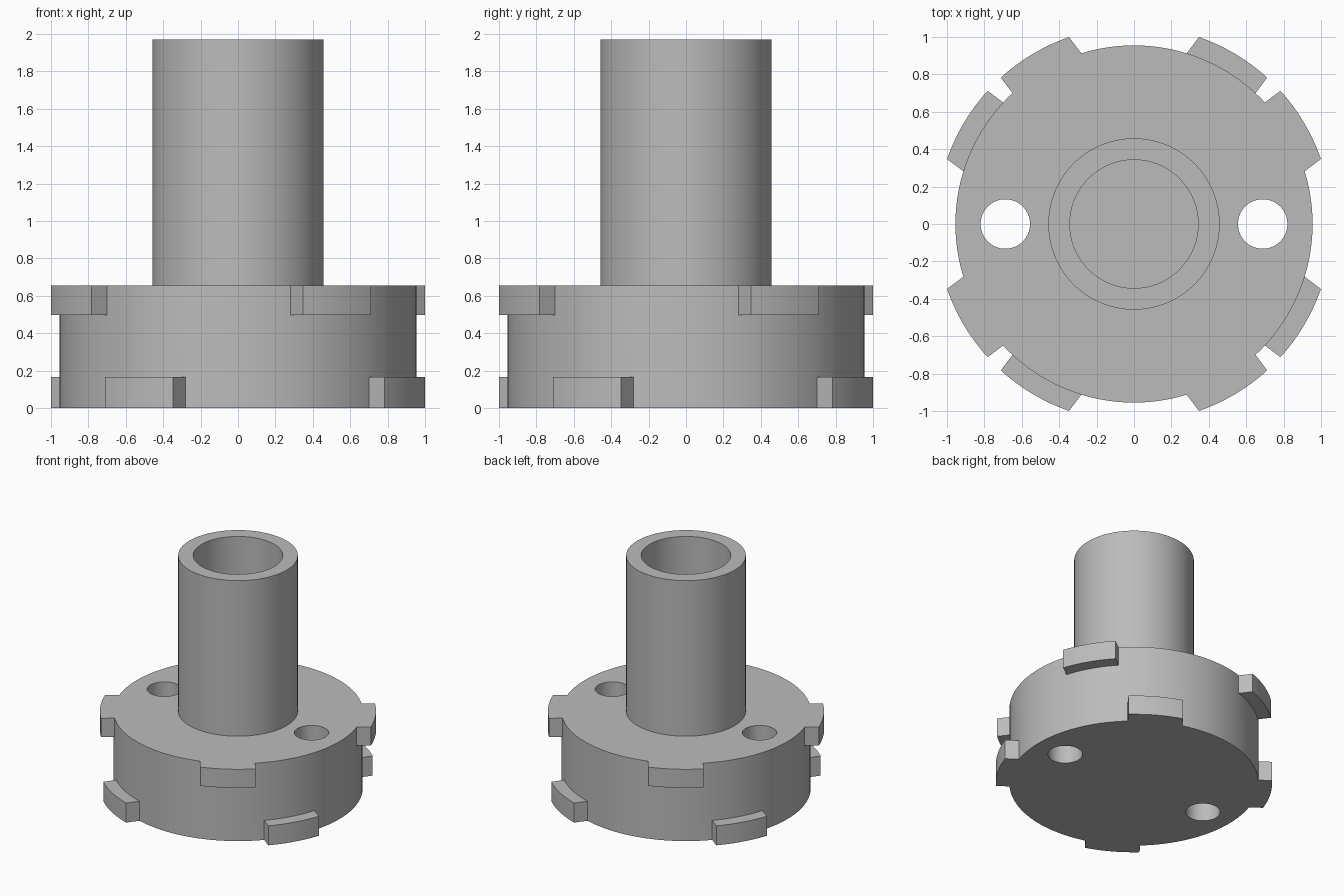
import bpy, bmesh, math
from mathutils import Matrix, Vector

cube = bpy.data.objects.get("Cube")
if cube:
    bpy.data.objects.remove(cube, do_unlink=True)

SEGMENTS = 128
DISC_R, TAB_R = 0.955, 1.058
DISC_TOP, TUBE_TOP = 0.655, 1.97
TUBE_R, BORE_R = 0.458, 0.343

grey = bpy.data.materials.new("plain grey")
grey.use_nodes = True
colour = (0.5, 0.5, 0.5, 1)
grey.diffuse_color = colour
grey.node_tree.nodes["Principled BSDF"].inputs["Base Color"].default_value = colour


def prism(name, outline, z0, z1):
    """Extrude a closed counter-clockwise outline from z0 to z1."""
    bm = bmesh.new()
    face = bm.faces.new([bm.verts.new((x, y, z0)) for x, y in outline])
    top = bmesh.ops.extrude_face_region(bm, geom=[face], use_keep_orig=True)["geom"]
    bmesh.ops.translate(bm, vec=(0, 0, z1 - z0),
                        verts=[v for v in top if isinstance(v, bmesh.types.BMVert)])
    bmesh.ops.recalc_face_normals(bm, faces=bm.faces)
    mesh = bpy.data.meshes.new(name)
    bm.to_mesh(mesh)
    bm.free()
    mesh.materials.append(grey)
    obj = bpy.data.objects.new(name, mesh)
    bpy.context.collection.objects.link(obj)
    return obj


def circle(r, cx=0):
    steps = [2 * math.pi * i / SEGMENTS for i in range(SEGMENTS)]
    return [(cx + r * math.cos(a), r * math.sin(a)) for a in steps]


def tab_outline(angle, v0, v1, steps=12):
    """Parallel-sided tab with a round outer edge, pointing along angle."""
    vs = [v0 + (v1 - v0) * i / steps for i in range(steps + 1)]
    outer = [Vector((math.sqrt(TAB_R ** 2 - v * v), v)) for v in vs]
    inner = [Vector((0.85, v1)), Vector((0.85, v0))]
    turn = Matrix.Rotation(angle, 2)
    return [tuple(turn @ p) for p in outer + inner]


def combine(target, tool, operation):
    """Merge or cut the tool, then discard it."""
    mod = target.modifiers.new(operation.lower(), "BOOLEAN")
    mod.object, mod.operation, mod.solver = tool, operation, "EXACT"
    bpy.context.view_layer.objects.active = target
    bpy.ops.object.modifier_apply(modifier=mod.name)
    bpy.data.objects.remove(tool, do_unlink=True)


def smooth(obj):
    bpy.ops.object.select_all(action="DESELECT")
    obj.select_set(True)
    bpy.context.view_layer.objects.active = obj
    bpy.ops.object.shade_smooth_by_angle(angle=math.radians(30))


# Thick disc with two staggered rings of locking tabs
base = prism("base_disc", circle(DISC_R), 0, DISC_TOP)
lean = math.atan2(4, 3)
for quarter in range(4):
    turn = quarter * math.pi / 2
    combine(base, prism("lower_tab", tab_outline(turn + lean, -0.10, 0.322), 0, 0.165), "UNION")
    combine(base, prism("upper_tab", tab_outline(turn + math.pi / 2 - lean, -0.322, 0.10),
                        0.497, DISC_TOP), "UNION")

# Two through holes
for side in (-1, 1):
    combine(base, prism("hole_cutter", circle(0.132, side * 0.688), -0.1, 0.8), "DIFFERENCE")
smooth(base)

# Open tube standing on the disc
tube = prism("tube", circle(TUBE_R), DISC_TOP, TUBE_TOP)
combine(tube, prism("bore_cutter", circle(BORE_R), DISC_TOP - 0.1, TUBE_TOP + 0.1), "DIFFERENCE")
smooth(tube)
